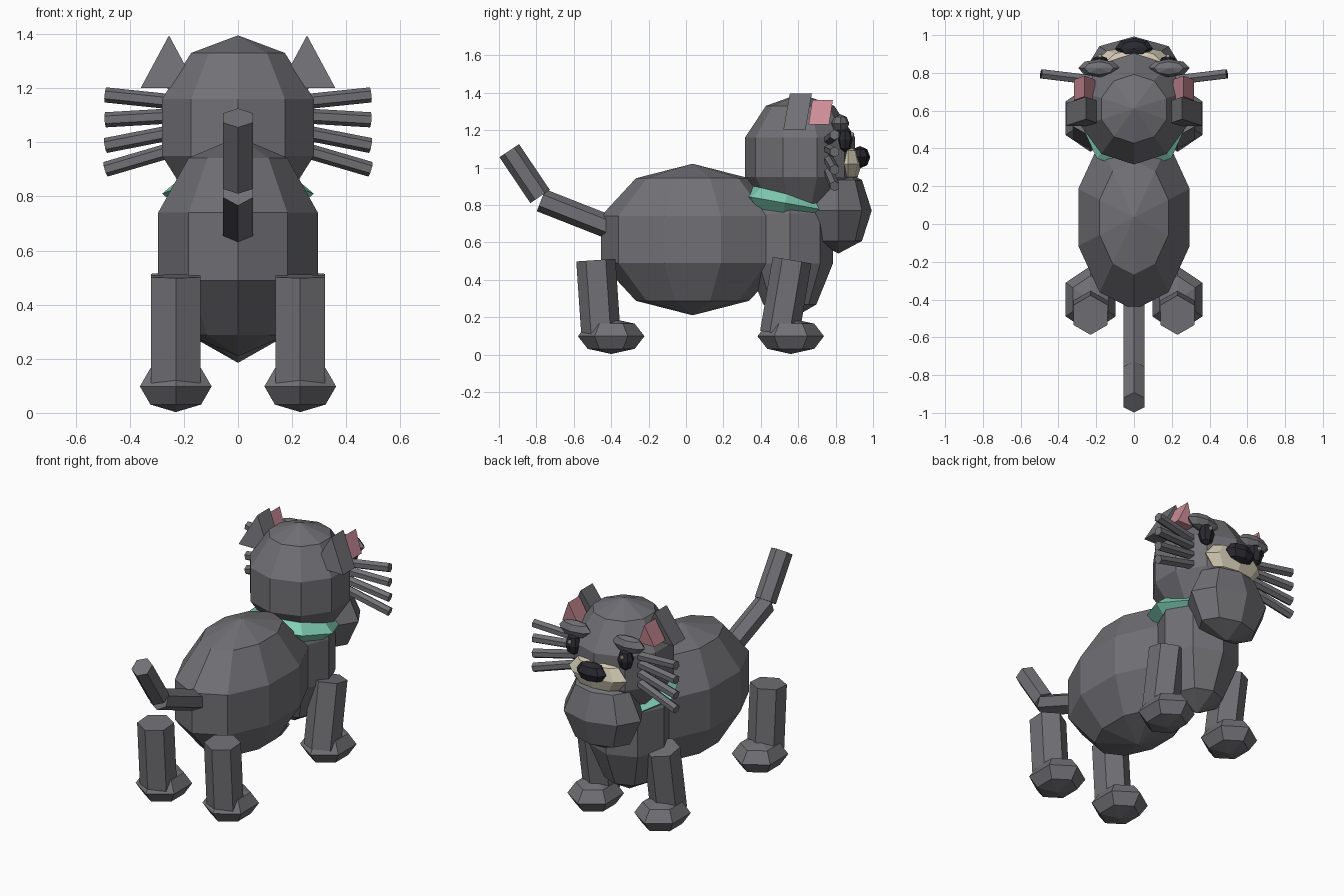
import bpy, bmesh
from math import sin, cos, pi, radians
from mathutils import Vector, Matrix

cube = bpy.data.objects.get("Cube")
if cube:
    bpy.data.objects.remove(cube, do_unlink=True)


def material(name, rgb):
    m = bpy.data.materials.new(name)
    m.use_nodes = True
    m.diffuse_color = (*rgb, 1)
    m.node_tree.nodes["Principled BSDF"].inputs["Base Color"].default_value = (*rgb, 1)
    return m


GREY = material("grey fur", (0.165, 0.165, 0.18))
BLACK = material("black", (0.022, 0.022, 0.03))
CREAM = material("cream", (0.66, 0.6, 0.46))
PINK = material("pink", (0.62, 0.27, 0.32))
TEAL = material("teal", (0.22, 0.62, 0.46))


def finish(name, bm, mat):
    bmesh.ops.recalc_face_normals(bm, faces=bm.faces)
    mesh = bpy.data.meshes.new(name)
    bm.to_mesh(mesh)
    bm.free()
    mesh.materials.append(mat)
    obj = bpy.data.objects.new(name, mesh)
    bpy.context.collection.objects.link(obj)
    return obj


def ball(name, mat, centre, radii, segs=8, rings=4, tilt=0):
    """Faceted ellipsoid with a column of vertices on the y axis."""
    bm = bmesh.new()
    loops = []
    for i in range(1, rings):
        a = pi * i / rings
        loops.append([bm.verts.new((sin(a) * sin(2 * pi * j / segs),
                                    sin(a) * cos(2 * pi * j / segs), cos(a)))
                      for j in range(segs)])
    top, bottom = bm.verts.new((0, 0, 1)), bm.verts.new((0, 0, -1))
    for j in range(segs):
        k = (j + 1) % segs
        bm.faces.new((top, loops[0][j], loops[0][k]))
        bm.faces.new((bottom, loops[-1][k], loops[-1][j]))
        for a, b in zip(loops, loops[1:]):
            bm.faces.new((a[j], b[j], b[k], a[k]))
    bm.transform(Matrix.Translation(centre) @ Matrix.Rotation(radians(tilt), 4, 'X')
                 @ Matrix.Diagonal((*radii, 1)))
    return finish(name, bm, mat)


def tube(name, mat, start, end, radius, side):
    """Six-sided rod; side is the direction its flats face."""
    bm = bmesh.new()
    start, end = Vector(start), Vector(end)
    u = (end - start).cross(Vector(side)).normalized()
    v = (end - start).cross(u).normalized()
    loops = [[bm.verts.new(p + radius * (u * cos(pi * j / 3) + v * sin(pi * j / 3)))
              for j in range(6)] for p in (start, end)]
    for loop in loops:
        bm.faces.new(loop)
    for j in range(6):
        k = (j + 1) % 6
        bm.faces.new((loops[0][j], loops[0][k], loops[1][k], loops[1][j]))
    return finish(name, bm, mat)


def wedge(name, mat, x, half, z0, z1, y, depth, lean):
    """Triangular prism with its tip leaning along y."""
    bm = bmesh.new()
    ends = [[bm.verts.new(p) for p in ((x - half, y + d, z0), (x + half, y + d, z0),
                                       (x, y + d + lean, z1))] for d in (0, depth)]
    for e in ends:
        bm.faces.new(e)
    for j in range(3):
        k = (j + 1) % 3
        bm.faces.new((ends[0][j], ends[0][k], ends[1][k], ends[1][j]))
    return finish(name, bm, mat)


# Body, chest, head and collar
ball("body", GREY, (0, 0.035, 0.615), (0.326, 0.515, 0.405), 10, 5)
ball("chest", GREY, (0, 0.555, 0.62), (0.25, 0.242, 0.435), 8, 5)
ball("head", GREY, (0, 0.61, 1.055), (0.31, 0.31, 0.34), 10, 5)
ball("collar", TEAL, (0, 0.53, 0.81), (0.28, 0.26, 0.1), 8, 4, -10)

# Muzzle and nose
ball("chin", GREY, (0, 0.815, 0.77), (0.26, 0.178, 0.23))
ball("snout", CREAM, (0, 0.865, 1.02), (0.2, 0.075, 0.1))
ball("nose", BLACK, (0, 0.93, 1.055), (0.1, 0.055, 0.06))

# Tail in two straight pieces
X = (1, 0, 0)
tube("tail_base", GREY, (0, -0.33, 0.65), (0, -0.775, 0.825), 0.063, X)
tube("tail_tip", GREY, (0, -0.78, 0.845), (0, -0.945, 1.09), 0.063, X)

for s, label in ((1, "left"), (-1, "right")):
    # Legs and paws
    for part, top, low, paw in (("front", 0.567, 0.5, 0.56), ("back", -0.482, -0.455, -0.4)):
        tube(f"{label}_{part}_leg", GREY, (s * 0.23, low, 0.11), (s * 0.23, top, 0.505), 0.105, X)
        ball(f"{label}_{part}_paw", GREY, (s * 0.23, paw, 0.098), (0.153, 0.178, 0.095), 6, 4)

    # Ears with pink inner pieces
    wedge(f"{label}_ear", GREY, s * 0.255, 0.105, 1.2, 1.395, 0.52, 0.118, 0.035)
    wedge(f"{label}_inner_ear", PINK, s * 0.262, 0.055, 1.23, 1.36, 0.655, 0.11, 0.02)

    # Eyes, glints and brows
    ball(f"{label}_eye", BLACK, (s * 0.18, 0.85, 1.15), (0.05, 0.042, 0.068))
    ball(f"{label}_glint", CREAM, (s * 0.18, 0.888, 1.175), (0.012, 0.012, 0.014))
    ball(f"{label}_brow", GREY, (s * 0.185, 0.825, 1.235), (0.11, 0.048, 0.05))

    # Whiskers fan out from the cheek
    for i, (inner, outer) in enumerate(((1.145, 1.175), (1.1, 1.083), (1.045, 0.988), (0.985, 0.9))):
        tube(f"{label}_whisker_{i + 1}", GREY, (s * 0.2, 0.76, inner),
             (s * 0.49, 0.795, outer), 0.028, (0, 1, 0))
